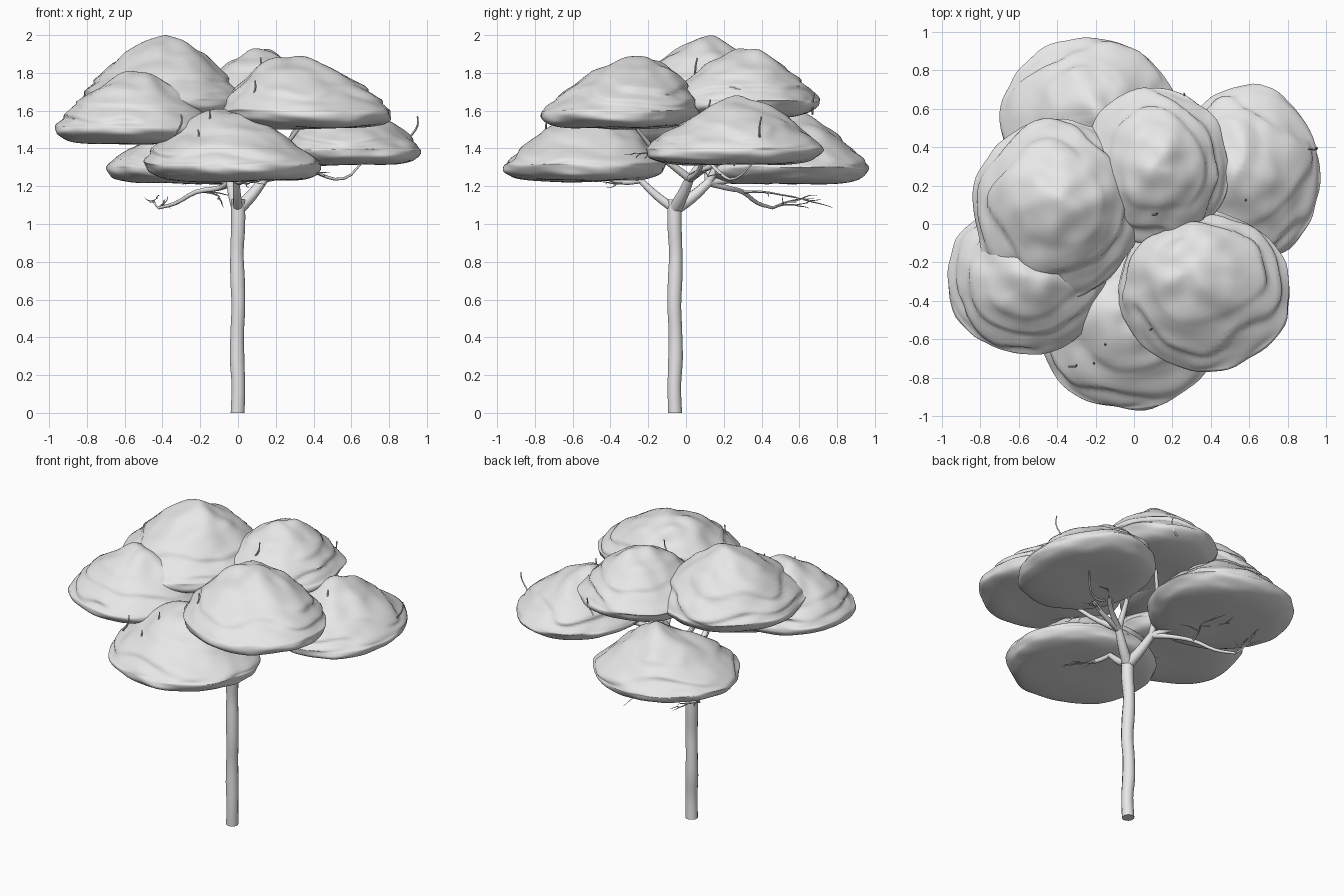
import bpy, bmesh, math, random
from mathutils import Vector, noise

random.seed(4)
cube = bpy.data.objects.get("Cube")
if cube:
    bpy.data.objects.remove(cube, do_unlink=True)


def make_material(name, colour):
    mat = bpy.data.materials.new(name)
    mat.use_nodes = True
    mat.diffuse_color = colour
    mat.node_tree.nodes["Principled BSDF"].inputs["Base Color"].default_value = colour
    return mat


pale_grey = make_material("pale grey", (0.8, 0.8, 0.8, 1))


def finish(obj, angle):
    """Assign the material and smooth the surface."""
    obj.data.materials.clear()
    obj.data.materials.append(pale_grey)
    bpy.ops.object.select_all(action="DESELECT")
    obj.select_set(True)
    bpy.context.view_layer.objects.active = obj
    bpy.ops.object.shade_smooth_by_angle(angle=math.radians(angle))


RIM = 0.23  # height of the widest ring, as a share of the cloud


def foliage_point(p, seed):
    """Turn a point of the unit sphere into a point of a terraced dome."""
    r = min(1.0, math.hypot(p.x, p.y))
    theta = math.atan2(p.y, p.x)
    shift = Vector((seed * 7.3, seed * 3.1, seed))
    lump = noise.noise(p * 1.6 + shift)
    fine = noise.noise(p * 3.5 + shift)
    if p.z >= -0.001:
        z = RIM + (1 - RIM) * (1 - r ** 1.5) ** 0.88
        # soft ledges winding around the dome
        turn = math.tau * (z * 3.5 + 0.8 * lump + seed * 0.37) + theta
        fade = min(1, (1 - z) * 2) * min(1, (z - RIM) * 8)
        r *= 1 + 0.03 * math.sin(turn + 0.7 * math.sin(turn)) * fade
        z += 0.1 * fine * (1 - r) + 0.06 * lump * (1 - r)
    else:
        z = RIM * (1 - math.sqrt(max(0, 1 - r ** 6)))
    r *= 1 + 0.05 * lump + 0.03 * fine
    z += 0.03 * noise.noise(Vector((p.x, p.y, seed * 5)) * 1.5)
    return Vector((r * math.cos(theta), r * math.sin(theta), z))


def foliage(name, low, high, lean, seed):
    """Flat-bottomed leaf cloud that fills the box from low to high."""
    bm = bmesh.new()
    bmesh.ops.create_uvsphere(bm, u_segments=72, v_segments=56, radius=1)
    for v in bm.verts:
        v.co = foliage_point(v.co.copy(), seed)
        v.co.x += lean[0] * v.co.z
        v.co.y += lean[1] * v.co.z
    for axis in range(3):
        values = [v.co[axis] for v in bm.verts]
        start, span = min(values), max(values) - min(values)
        for v in bm.verts:
            v.co[axis] = low[axis] + (v.co[axis] - start) / span * (high[axis] - low[axis])
    mesh = bpy.data.meshes.new(name)
    bm.to_mesh(mesh)
    bm.free()
    obj = bpy.data.objects.new(name, mesh)
    bpy.context.collection.objects.link(obj)
    finish(obj, 70)


# Leaf clouds: lower corner, upper corner, lean of the peak
clouds = {
    "foliage_back_low": ((-.70, .10, 1.21), (.22, .97, 1.60), (.1, .1)),
    "foliage_back_high": ((-.27, -.10, 1.56), (.49, .71, 1.93), (0, 0)),
    "foliage_left": ((.20, -.21, 1.31), (.97, .73, 1.68), (-.1, .1)),
    "foliage_top": ((-.84, -.39, 1.56), (.03, .55, 2), (.06, .15)),
    "foliage_front_left": ((-.08, -.77, 1.50), (.81, .07, 1.89), (-.32, .3)),
    "foliage_front": ((-.50, -.97, 1.22), (.44, -.10, 1.61), (-.15, .15)),
    "foliage_right": ((-.97, -.68, 1.42), (-.14, .12, 1.81), (.05, .05)),
}
for i, (name, (low, high, lean)) in enumerate(clouds.items()):
    foliage(name, low, high, lean, i + 1)


def tubes(name, strands, sides):
    """Tapered tubes; each strand is a list of (point, radius)."""
    curve = bpy.data.curves.new(name, "CURVE")
    curve.dimensions = "3D"
    curve.bevel_depth = 1
    curve.bevel_resolution = sides
    curve.use_fill_caps = True
    curve.resolution_u = 3
    for strand in strands:
        spline = curve.splines.new("BEZIER")
        spline.bezier_points.add(len(strand) - 1)
        for bp, (point, radius) in zip(spline.bezier_points, strand):
            bp.co = point
            bp.radius = radius
            bp.handle_left_type = bp.handle_right_type = "AUTO"
    obj = bpy.data.objects.new(name, curve)
    bpy.context.collection.objects.link(obj)
    bpy.ops.object.select_all(action="DESELECT")
    obj.select_set(True)
    bpy.context.view_layer.objects.active = obj
    bpy.ops.object.convert(target="MESH")
    finish(bpy.context.object, 50)


# Trunk: slightly wavy pole
trunk = []
for i in range(9):
    z = 1.13 * i / 8
    wave = 0.004 * math.sin(i * 1.9)
    trunk.append(((wave - 0.002, -0.058 - wave, z), 0.038 - 0.002 * math.sin(i * 2.3)))
tubes("trunk", [trunk], sides=4)

limbs, twigs = [], []


def jitter(amount):
    return Vector([random.uniform(-amount, amount) for _ in range(3)])


def sprout(base, heading, length, radius, depth):
    """Grow a crooked twig and its side shoots."""
    strand, point = [(base, radius)], base
    for i in range(3):
        heading = (heading + jitter(0.4)).normalized()
        heading.z *= 0.5
        point = point + heading * length / 3
        strand.append((point, radius * (1 - 0.25 * (i + 1))))
        if depth:
            sprout(point, heading + jitter(0.9), length * 0.5, radius * 0.6, depth - 1)
    twigs.append(strand)


# Three main limbs fork from the trunk, then split towards the leaf clouds
fork = Vector((0, -0.06, 1.08))
left_joint = Vector((.14, .02, 1.24))
front_joint = Vector((-.01, -.24, 1.23))
rear_joint = Vector((-.04, .12, 1.22))
for joint, size, ends in (
    (left_joint, .036, ((.34, -.28, 1.53), (.20, .25, 1.58), (.46, .10, 1.36), (.42, .30, 1.36))),
    (front_joint, .026, ((.04, -.45, 1.25), (-.36, -.26, 1.46))),
    (rear_joint, .036, ((.08, .30, 1.60), (-.28, .08, 1.60), (-.22, .40, 1.23))),
):
    limbs.append([(fork, size), (fork.lerp(joint, 0.5) - Vector((0, 0, .01)), size * .85), (joint, size * .65)])
    for end in map(Vector, ends):
        middle = joint.lerp(end, 0.5) + jitter(0.03)
        limbs.append([(joint, size * .6), (middle, 0.014), (end, 0.009)])
        heading = end - joint
        heading.z *= 0.2
        heading.normalize()
        sprout(end, heading + jitter(0.4), 0.22, 0.007, 1)
        sprout(middle, heading + jitter(0.5), 0.16, 0.006, 1)

# Long low branch that hangs below the rear cloud
low_branch = [Vector(p) for p in ((-.10, .22, 1.19), (-.22, .30, 1.17), (-.33, .38, 1.11), (-.42, .46, 1.085))]
limbs.append([(rear_joint, 0.02)] + [(p, 0.014 - 0.002 * i) for i, p in enumerate(low_branch)])
for heading in ((-.5, .5, .5), (.2, .9, .2)):
    sprout(low_branch[-1], Vector(heading), 0.19, 0.007, 1)
sprout(low_branch[1], Vector((.1, 1, 0)), 0.36, 0.008, 1)

# Drooping branch under the left cloud
limbs.append([((.30, .10, 1.36), .01), ((.42, .18, 1.27), .009), ((.56, .26, 1.24), .007), ((.66, .36, 1.33), .005)])

# Bare tips that poke out of the leaves
for tip in ((.95, .40, 1.57), (-.30, -.73, 1.58), (-.21, -.72, 1.50), (-.15, -.62, 1.60),
            (.12, .06, 1.88), (.09, -.54, 1.76), (.58, .13, 1.66), (.26, .68, 1.69)):
    top = Vector(tip)
    twigs.append([(top - Vector((.04, .01, .11)), .006), (top - Vector((0, .01, .05)), .005), (top, .004)])

tubes("limbs", limbs, sides=3)
tubes("twigs", twigs, sides=0)
